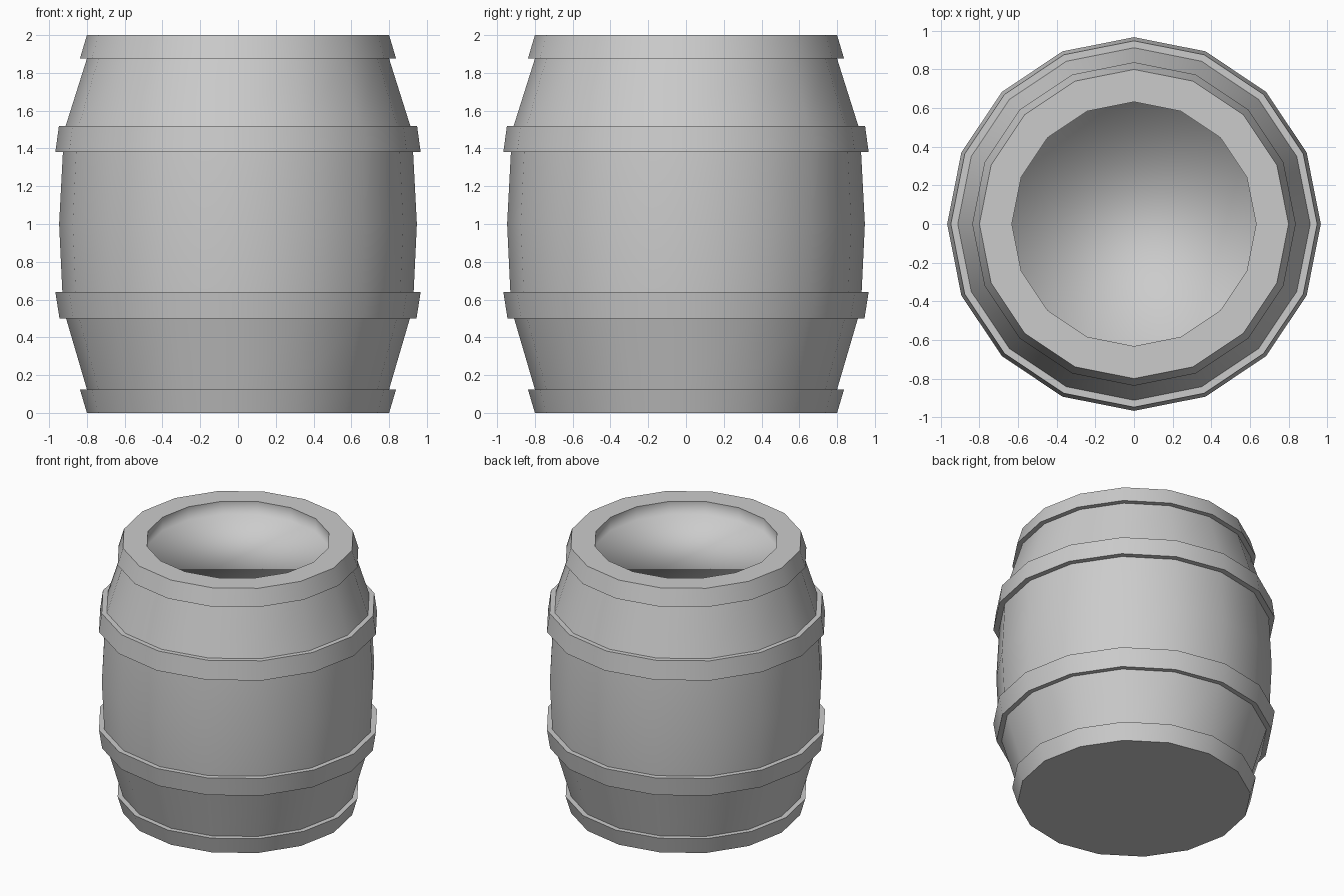
import bpy, bmesh, math

if "Cube" in bpy.data.objects:
    bpy.data.objects.remove(bpy.data.objects["Cube"])

SIDES = 16
FLOOR_Z = 1.9

# Barrel profile (radius, z) from the base up over the hoops, rim and into the recessed lid
profile = [
    (0.80, 0.0), (0.837, 0.125), (0.80, 0.125),      # bottom hoop
    (0.91, 0.50), (0.945, 0.50), (0.967, 0.64), (0.93, 0.64),  # lower middle hoop
    (0.947, 1.0),                                    # belly
    (0.927, 1.38), (0.967, 1.38), (0.948, 1.52), (0.912, 1.52),  # upper middle hoop
    (0.80, 1.875), (0.837, 1.875), (0.80, 2.0),      # top hoop
    (0.632, 2.0), (0.632, FLOOR_Z),                  # rim and recess
]


def ring(bm, radius, z):
    step = 2 * math.pi / SIDES
    return [bm.verts.new((radius * math.cos(i * step), radius * math.sin(i * step), z))
            for i in range(SIDES)]


bm = bmesh.new()
rings = [ring(bm, r, z) for r, z in profile]
for low, high in zip(rings, rings[1:]):
    for i in range(SIDES):
        j = (i + 1) % SIDES
        bm.faces.new((low[i], low[j], high[j], high[i]))

# Base and recessed lid
bm.faces.new(rings[0][::-1])
bm.faces.new(rings[-1])
bm.normal_update()

# Smooth staves, crisp hoops, soft edge around the recessed lid
for f in bm.faces:
    f.smooth = True
for e in bm.edges:
    on_lid = all(abs(v.co.z - FLOOR_Z) < 1e-4 for v in e.verts)
    e.smooth = on_lid or e.calc_face_angle(0) < math.radians(30)

mesh = bpy.data.meshes.new("barrel")
bm.to_mesh(mesh)
bm.free()
barrel = bpy.data.objects.new("barrel", mesh)
bpy.context.collection.objects.link(barrel)
